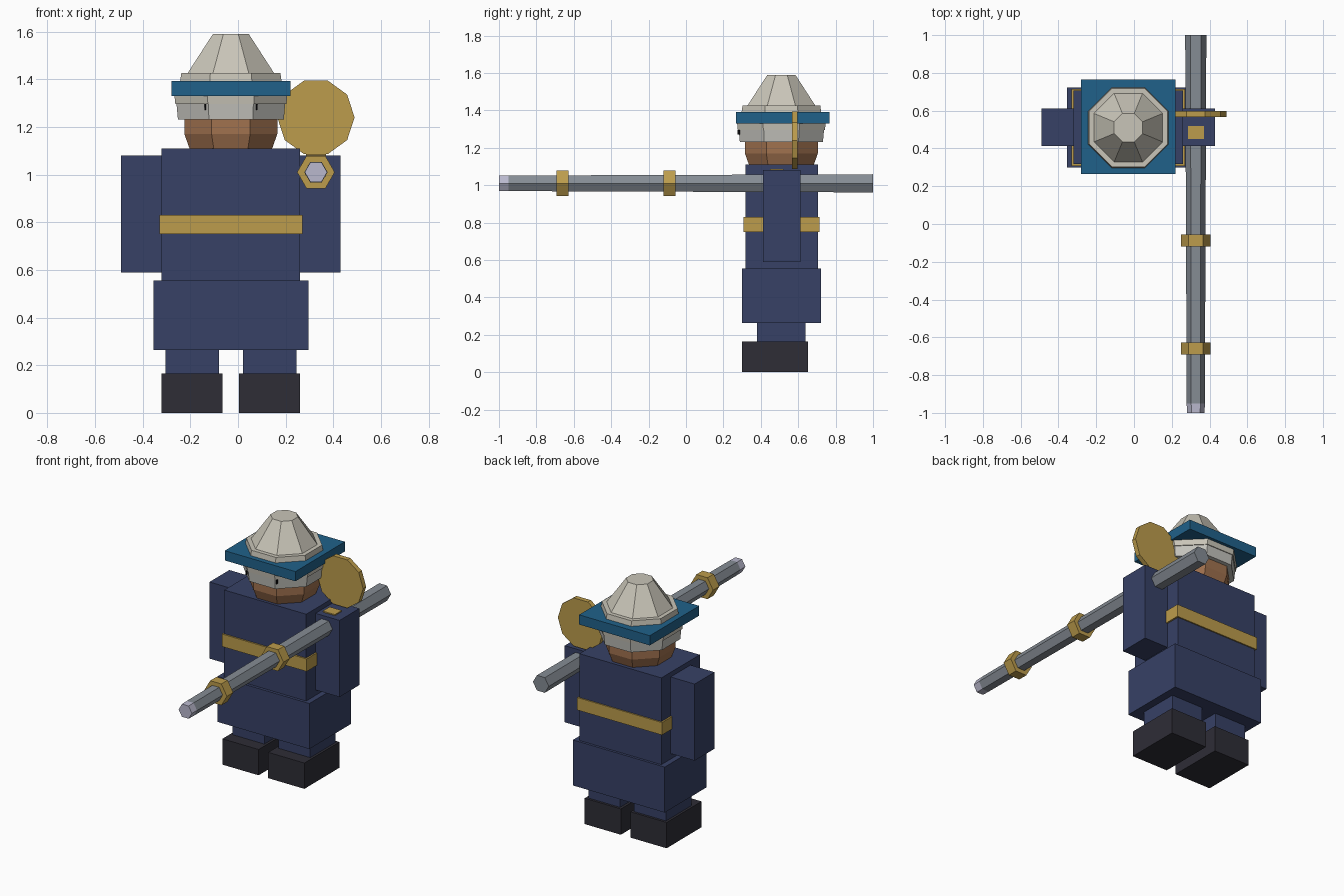
import bpy, bmesh
from math import cos, sin, pi
from mathutils import Vector

if "Cube" in bpy.data.objects:
    bpy.data.objects.remove(bpy.data.objects["Cube"], do_unlink=True)


def material(name, hex_code):
    def linear(i):
        c = int(hex_code[i:i + 2], 16) / 255
        return c / 12.92 if c <= 0.04045 else ((c + 0.055) / 1.055) ** 2.4
    color = (linear(0), linear(2), linear(4), 1)
    m = bpy.data.materials.new(name)
    m.use_nodes = True
    m.diffuse_color = color
    m.node_tree.nodes["Principled BSDF"].inputs["Base Color"].default_value = color
    return m


NAVY = material("navy cloth", "374166")
GOLD = material("brass", "BC9C4C")
TEAL = material("teal brim", "20618A")
SKIN = material("brown skin", "A1724F")
IVORY = material("ivory helmet", "C9C5B8")
HAIR = material("pale grey hair", "C3C2BC")
STEEL = material("gun steel", "858C94")
MUZZLE = material("pale muzzle", "BAB9CE")
LEATHER = material("black leather", "2E2D36")
BLACK = material("eye black", "0C0C0E")

CX, CY = -0.03, 0.51      # axis of the figure
GX, GZ = 0.327, 1.01      # axis of the gun


def finish(name, bm, mat):
    bmesh.ops.recalc_face_normals(bm, faces=bm.faces)
    me = bpy.data.meshes.new(name)
    bm.to_mesh(me)
    bm.free()
    me.materials.append(mat)
    ob = bpy.data.objects.new(name, me)
    bpy.context.collection.objects.link(ob)
    return ob


def box(name, mat, x, y, z):
    bm = bmesh.new()
    bmesh.ops.create_cube(bm, size=1)
    for v in bm.verts:
        v.co = Vector([(r[0] + r[1]) / 2 + c * (r[1] - r[0])
                       for c, r in zip(v.co, (x, y, z))])
    return finish(name, bm, mat)


def rings(name, mat, sides, place, profile, turn=0.0):
    """Faceted solid through (radius, position) rings; place maps to space."""
    bm = bmesh.new()
    loops = []
    for r, h in profile:
        loops.append([bm.verts.new(place(r * cos(turn + 2 * pi * i / sides),
                                         r * sin(turn + 2 * pi * i / sides), h))
                      for i in range(sides)])
    for a, b in zip(loops, loops[1:]):
        for i in range(sides):
            j = (i + 1) % sides
            bm.faces.new((a[i], a[j], b[j], b[i]))
    bm.faces.new(loops[0])
    bm.faces.new(loops[-1])
    return finish(name, bm, mat)


def octagon(name, mat, profile):
    # Radii are measured to the flats, one of which faces the front
    scaled = [(r / cos(pi / 8), z) for r, z in profile]
    return rings(name, mat, 8, lambda a, b, h: (CX + a, CY + b, h), scaled, pi / 8)


def along_y(name, mat, sides, profile, z=GZ):
    return rings(name, mat, sides, lambda a, b, h: (GX + a, h, z + b), profile)


# Coat
box("torso", NAVY, (-0.32, 0.26), (0.318, 0.706), (0.55, 1.11))
box("belt", GOLD, (-0.33, 0.27), (0.308, 0.714), (0.75, 0.83))
box("coat_skirt", NAVY, (-0.355, 0.295), (0.30, 0.722), (0.264, 0.555))

# Limbs, mirrored about the figure's axis
for side, s in (("right", -1), ("left", 1)):
    def span(inner, outer):
        return sorted((CX + s * inner, CX + s * outer))
    box(side + "_arm", NAVY, span(0.28, 0.46), (0.412, 0.612), (0.59, 1.08))
    box(side + "_leg", NAVY, span(0.05, 0.275), (0.38, 0.638), (0.15, 0.28))
    box(side + "_boot", LEATHER, span(0.034, 0.29), (0.30, 0.653), (0, 0.165))
    box(side + "_eye", BLACK, span(0.105, 0.111), (0.276, 0.29), (1.27, 1.295))

# Head and helmet
octagon("face", SKIN, [(0.17, 1.10), (0.195, 1.17), (0.195, 1.25)])
octagon("hair", HAIR, [(0.222, 1.23), (0.228, 1.297)])
octagon("helmet_band", IVORY, [(0.233, 1.295), (0.237, 1.335)])
box("helmet_brim", TEAL, (CX - 0.25, CX + 0.25), (0.266, 0.766), (1.33, 1.392))
octagon("helmet_rim", IVORY, [(0.213, 1.39), (0.208, 1.425)])
octagon("helmet_crown", IVORY, [(0.185, 1.42), (0.075, 1.59)])

# Gun resting on the left shoulder
along_y("gun_barrel", STEEL, 6, [(0.048, -0.95), (0.056, 1.0)])
along_y("gun_muzzle", MUZZLE, 6, [(0.047, -1.0), (0.048, -0.95)])
for name, y in (("front_ring", -0.66), ("rear_ring", -0.088)):
    along_y(name, GOLD, 6, [(0.079, y - 0.032), (0.079, y + 0.032)])
along_y("round_plate", GOLD, 10, [(0.162, 0.566), (0.162, 0.597)], 1.24)
box("gun_lock", GOLD, (0.285, 0.37), (0.45, 0.52), (1.0, 1.087))
